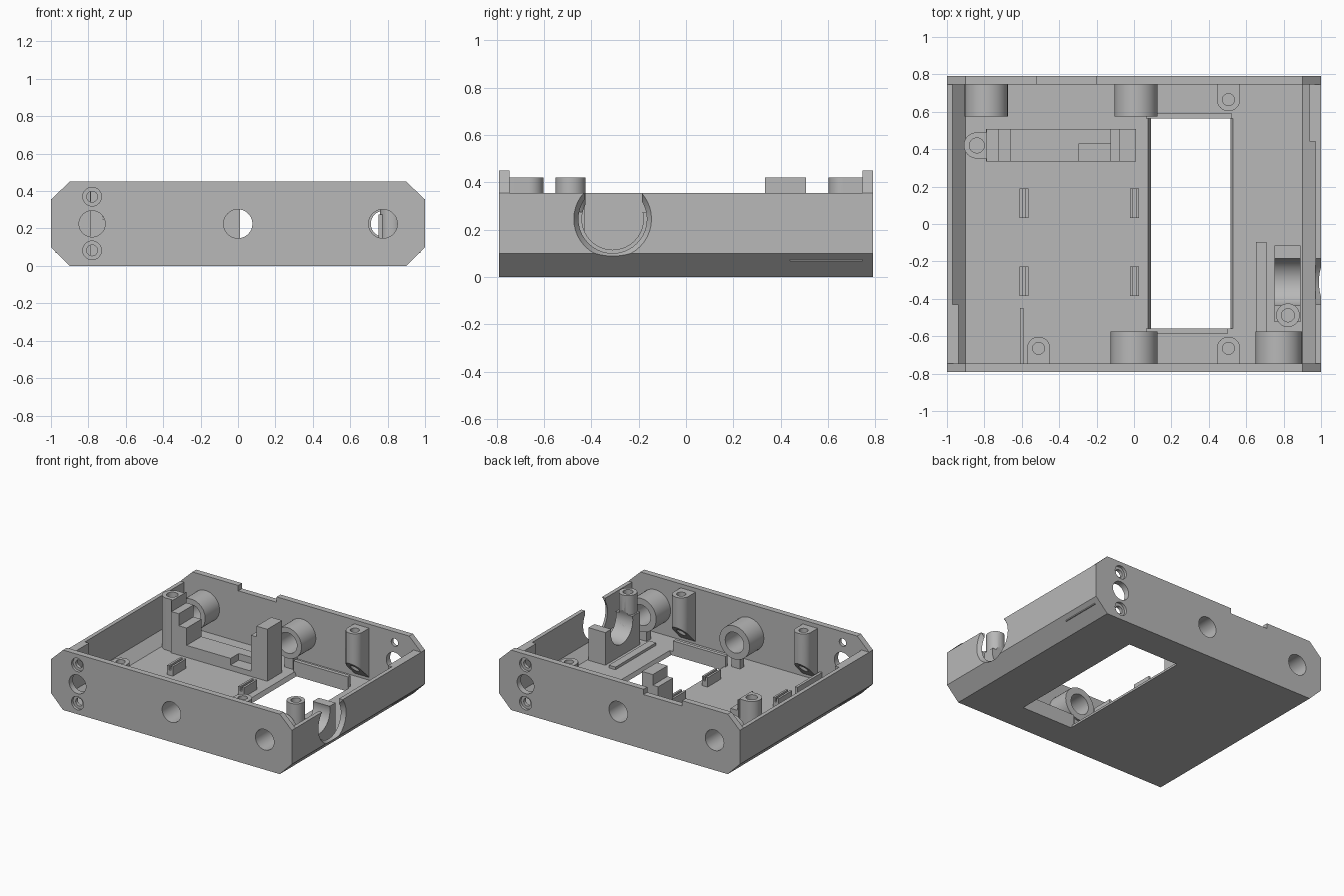
import bpy, bmesh, math
from mathutils import Vector

if "Cube" in bpy.data.objects:
    bpy.data.objects.remove(bpy.data.objects["Cube"], do_unlink=True)

grey = bpy.data.materials.new("plain grey")
grey.use_nodes = True
grey.diffuse_color = (0.48, 0.48, 0.48, 1)
grey.node_tree.nodes["Principled BSDF"].inputs["Base Color"].default_value = grey.diffuse_color

FLOOR, RIM, TOP = 0.03, 0.355, 0.42
WALL = 0.745          # inner face of the end walls
END = 0.79            # outer face of the end walls
MID = 0.225           # height of the end wall bores


def place(axis, a, b, t):
    return {"x": (t, a, b), "y": (a, t, b), "z": (a, b, t)}[axis]


def prism(name, pts, axis, lo, hi, grow=1.0, centre=(0, 0)):
    """Extrude a profile along an axis; grow scales the far end about centre."""
    bm = bmesh.new()
    near = [bm.verts.new(place(axis, a, b, lo)) for a, b in pts]
    far = [bm.verts.new(place(axis, centre[0] + (a - centre[0]) * grow,
                              centre[1] + (b - centre[1]) * grow, hi)) for a, b in pts]
    bm.faces.new(near)
    bm.faces.new(far[::-1])
    n = len(pts)
    for i in range(n):
        bm.faces.new((near[i], far[i], far[(i + 1) % n], near[(i + 1) % n]))
    bmesh.ops.recalc_face_normals(bm, faces=bm.faces[:])
    mesh = bpy.data.meshes.new(name)
    bm.to_mesh(mesh)
    bm.free()
    mesh.materials.append(grey)
    ob = bpy.data.objects.new(name, mesh)
    bpy.context.scene.collection.objects.link(ob)
    return ob


def box(name, x0, x1, y0, y1, z0, z1):
    return prism(name, [(x0, y0), (x1, y0), (x1, y1), (x0, y1)], "z", z0, z1)


def circle(a, b, r, n=40):
    return [(a + r * math.cos(math.tau * i / n), b + r * math.sin(math.tau * i / n))
            for i in range(n)]


def rod(name, axis, a, b, r, lo, hi, r_far=None):
    return prism(name, circle(a, b, r), axis, lo, hi, (r_far or r) / r, (a, b))


def cut(ob, *cutters):
    """Subtract the cutters, apply the result and remove them."""
    for c in cutters:
        c.hide_render = True
        mod = ob.modifiers.new("cut", "BOOLEAN")
        mod.operation, mod.solver, mod.object = "DIFFERENCE", "EXACT", c
    bpy.context.view_layer.update()
    mesh = bpy.data.meshes.new_from_object(ob.evaluated_get(bpy.context.evaluated_depsgraph_get()))
    ob.modifiers.clear()
    ob.data = mesh
    for c in cutters:
        bpy.data.objects.remove(c, do_unlink=True)
    return ob


# Tray: floor, chamfers and side walls in one profile
half = [(0.9, 0), (1, 0.1), (1, RIM), (0.97, RIM), (0.97, 0.1), (0.9, FLOOR)]
tray = prism("tray", half + [(-x, z) for x, z in reversed(half)], "y", -WALL, WALL)
CY, CZ = -0.31, 0.245   # side port centre
window = prism("window", [(0.09, -0.01), (0.515, -0.01), (0.515, 0), (0.537, 0.05), (0.065, 0.05), (0.09, 0)],
               "y", -0.56, 0.565)
cut(tray, window,
    rod("port", "x", CY, CZ, 0.135, 0.85, 1.1),
    rod("port_flare", "x", CY, CZ, 0.135, 0.955, 1.001, 0.165),
    box("port_mouth", 0.93, 1.1, -0.43, -0.185, CZ, 0.5))
box("thick_wall_right", -0.975, -0.937, -WALL, -0.43, 0.068, RIM)
box("thick_wall_left", 0.937, 0.975, 0.44, WALL, 0.068, RIM)

# End walls with bores, countersunk screw holes and tubes
octagon = [(-0.9, 0), (0.9, 0), (1, 0.1), (1, RIM), (0.9, 0.45), (-0.9, 0.45), (-1, RIM), (-1, 0.1)]


def end_wall(side, s, tubes, tube_r, plug):
    wall = prism(side + "_wall", octagon, "y", s * WALL, s * END)
    cutters = [rod("bore", "y", x, MID, 0.077, s * 0.7, s * 0.85) for x in tubes]
    cutters.append(rod("plug", "y", plug, MID, 0.07, s * 0.7, s * 0.85))
    for z in (0.083, 0.37):
        cutters.append(rod("screw", "y", plug, z, 0.029, s * 0.7, s * 0.85))
        cutters.append(rod("sink", "y", plug, z, 0.05, s * 0.77, s * 0.85))
    if side == "back":
        cutters.append(box("notch", -0.52, -0.2, 0.7, 0.85, 0.41, 0.5))
    cut(wall, *cutters)
    for x in tubes:
        tube = rod(side + "_tube", "y", x, MID, tube_r, s * 0.575, s * WALL)
        cut(tube, rod("bore", "y", x, MID, 0.077, s * 0.5, s * 0.8))
        box(side + "_tube_support", x - 0.035, x + 0.035, *sorted((s * 0.59, s * 0.64)), FLOOR, 0.13)


end_wall("front", -1, (0, 0.775), 0.125, -0.78)
end_wall("back", 1, (0.01, -0.79), 0.115, 0.78)


# Screw posts on the end walls, with sloping undersides
def wall_post(name, x, s):
    r, y = 0.062, s * 0.665
    arc = [(x + r * math.cos(math.pi * i / 20), y - s * r * math.sin(math.pi * i / 20))
           for i in range(21)]
    post = prism(name, [(x + r, s * WALL)] + arc + [(x - r, s * WALL)], "z", 0.05, TOP)
    for v in post.data.vertices:
        if v.co.z < 0.1:
            v.co.z += WALL - abs(v.co.y)
    cut(post, rod("pilot", "z", x, y, 0.032, 0, 0.5))


wall_post("front_post_left", 0.505, -1)
wall_post("front_post_right", -0.51, -1)
wall_post("back_post", 0.505, 1)


# Cradle behind the side port, with its own screw post
def cradle_bore():
    return rod("bore", "x", CY, CZ, 0.13, 0.6, 0.93)


cut(box("cradle", 0.75, 0.89, -0.525, -0.115, 0.02, 0.275), cradle_bore())
cut(rod("cradle_post", "z", 0.823, -0.488, 0.063, 0.02, TOP),
    cradle_bore(), rod("pilot", "z", 0.823, -0.488, 0.035, 0.2, 0.5))
box("cradle_rib", 0.652, 0.708, -0.575, -0.095, 0.02, 0.05)

# Stepped bracket and its end post
steps = [(-0.79, 0.02), (0.01, 0.02), (0.01, TOP), (-0.08, TOP), (-0.08, 0.34), (-0.125, 0.34),
         (-0.125, 0.12), (-0.66, 0.12), (-0.66, 0.25), (-0.725, 0.25), (-0.725, 0.34),
         (-0.785, 0.34), (-0.785, TOP), (-0.79, TOP)]
bracket = prism("bracket", steps, "y", 0.333, 0.508)
cut(bracket, box("recess", -0.295, -0.125, 0.3, 0.43, 0.07, 0.2))
PX, PY = -0.84, 0.42
hook = [(PX + 0.07 * math.cos(a), PY + 0.07 * math.sin(a))
        for a in (math.pi / 2 + math.pi * i / 20 for i in range(21))]
cut(prism("bracket_post", hook + [(-0.785, PY - 0.07), (-0.785, PY + 0.07)], "z", 0.02, TOP),
    rod("pilot", "z", PX, PY, 0.04, 0.2, 0.5))

# Board clips: a low channel, four times
for x in (-0.587, 0.003):
    for y in (0.11, -0.305):
        clip = box("clip", x - 0.024, x + 0.024, y - 0.079, y + 0.079, 0.02, 0.1)
        cut(clip, box("groove", x - 0.008, x + 0.008, y - 0.1, y + 0.1, 0.07, 0.2))

# Ribs beside the window and on the floor
box("window_rib_back", 0.065, 0.52, 0.565, 0.594, 0.02, 0.11)
box("window_rib_front", 0.065, 0.5, -0.588, -0.56, 0.02, 0.11)
box("floor_rib", -0.61, -0.59, -WALL, -0.45, 0.02, 0.1)

# Smooth round surfaces, keep edges sharp
bpy.ops.object.select_all(action="DESELECT")
for ob in bpy.context.scene.collection.objects:
    if ob.type == "MESH":
        ob.select_set(True)
        bpy.context.view_layer.objects.active = ob
bpy.ops.object.shade_smooth_by_angle(angle=math.radians(30))
